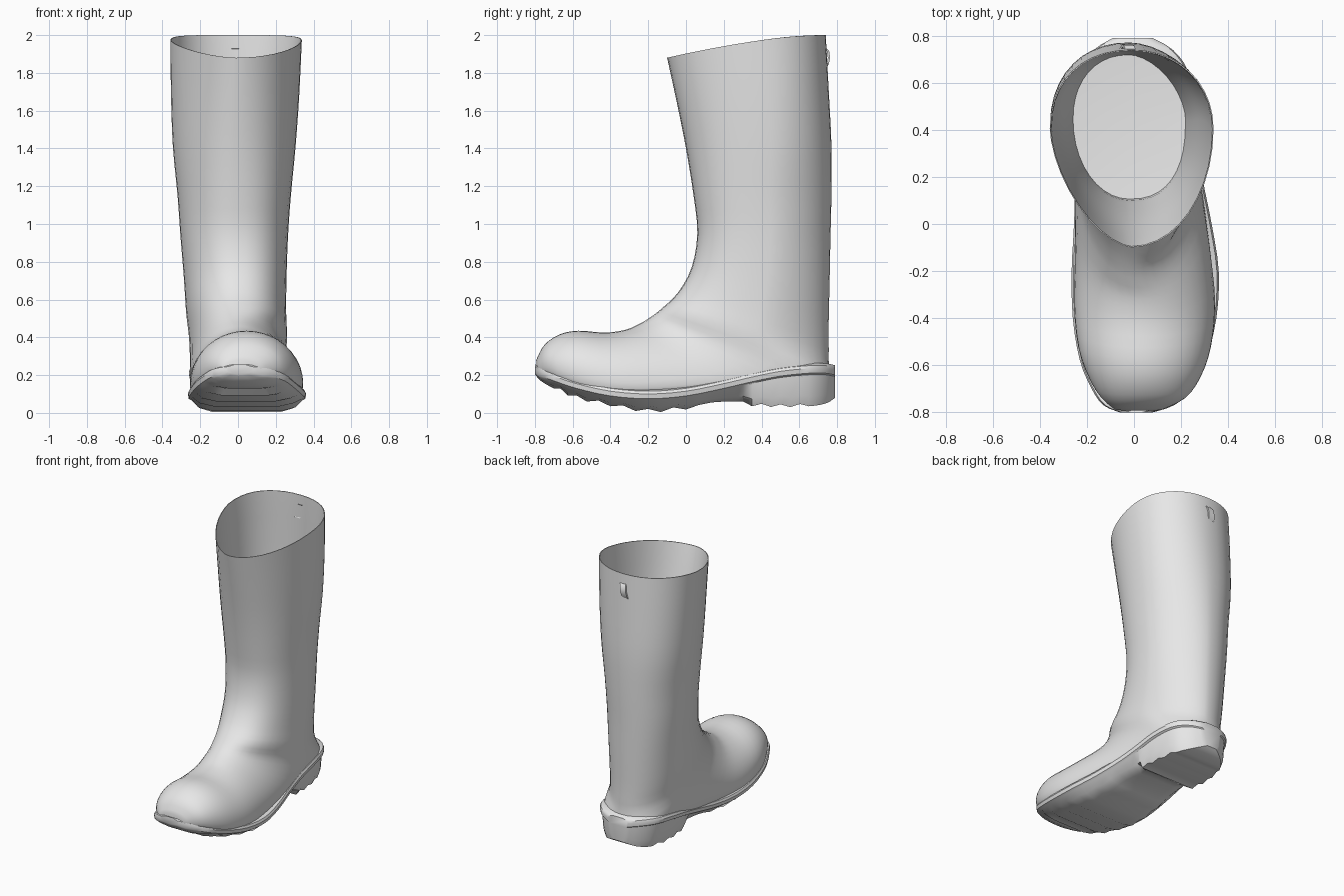
import bpy, bmesh, math
from mathutils import Vector

cube = bpy.data.objects.get("Cube")
if cube:
    bpy.data.objects.remove(cube, do_unlink=True)

rubber = bpy.data.materials.new("grey rubber")
rubber.use_nodes = True
rubber.diffuse_color = (0.8, 0.8, 0.8, 1)
bsdf = next(n for n in rubber.node_tree.nodes if n.type == 'BSDF_PRINCIPLED')
bsdf.inputs["Base Color"].default_value = (0.8, 0.8, 0.8, 1)


def smooth_rows(rows, steps):
    """Catmull-Rom interpolation of a table of key sections."""
    out = []
    for i in range(len(rows) - 1):
        p0, p1 = rows[max(i - 1, 0)], rows[i]
        p2, p3 = rows[i + 1], rows[min(i + 2, len(rows) - 1)]
        for s in range(steps):
            t = s / steps
            out.append([0.5 * (2 * b + (c - a) * t + (2 * a - 5 * b + 4 * c - d) * t * t
                               + (3 * b - a - 3 * c + d) * t ** 3)
                        for a, b, c, d in zip(p0, p1, p2, p3)])
    return out + [list(rows[-1])]


def loft(name, rings, angle, start_tip=None):
    """Skin closed rings; the start may close as a fan to a tip point."""
    bm = bmesh.new()
    loops = [[bm.verts.new(p) for p in r] for r in rings]
    n = len(loops[0])
    for a, b in zip(loops, loops[1:]):
        for i in range(n):
            j = (i + 1) % n
            bm.faces.new((a[i], a[j], b[j], b[i]))
    if start_tip:
        tip = bm.verts.new(start_tip)
        for i in range(n):
            bm.faces.new((tip, loops[0][i], loops[0][(i + 1) % n]))
    else:
        bm.faces.new(loops[0])
    bm.faces.new(loops[-1])
    bmesh.ops.recalc_face_normals(bm, faces=bm.faces)
    me = bpy.data.meshes.new(name)
    bm.to_mesh(me)
    bm.free()
    me.materials.append(rubber)
    ob = bpy.data.objects.new(name, me)
    bpy.context.collection.objects.link(ob)
    bpy.ops.object.select_all(action='DESELECT')
    ob.select_set(True)
    bpy.context.view_layer.objects.active = ob
    bpy.ops.object.shade_smooth_by_angle(angle=math.radians(angle))


def clamp(v):
    return min(max(v, 0), 1)


# Roundness of each quarter: front +x, front -x, back +x, back -x
RIM, ANKLE, FOOT = (2.0, 1.6, 2.1, 2.2), (2.45, 2.0, 1.7, 2.2), (2.0, 2.0, 3.0, 3.0)


def section(row, inset=0.0, count=40):
    """Egg-shaped ring between a front/top point and a back/bottom point."""
    ay, az, by, bz, xc, w, f = row
    a, b = Vector((0, ay + inset, az)), Vector((0, by - inset, bz))
    c = b.lerp(a, f)
    down, foot = clamp((1.9 - az) / 0.95), clamp((0.3 - bz) / 0.15)
    shape = [(r + (k - r) * down) * (1 - foot) + s * foot
             for r, k, s in zip(RIM, ANKLE, FOOT)]
    bow = 0.022 * max(0, (az - 1.6) / 0.28)             # sides of the rim sit higher
    ring = []
    for k in range(count):
        t = 2 * math.pi * k / count
        u, v = math.cos(t), math.sin(t)
        n = shape[(0 if u > 0 else 2) + (0 if v > 0 else 1)]
        p = c.lerp(a if u > 0 else b, abs(u) ** (2 / n))
        p.x = xc + math.copysign((w - inset) * abs(v) ** (2 / n), v)
        p.z += bow * v * v
        ring.append(p)
    return ring


# Upper: front y, z; back y, z; centre x; half width; widest point from the back
keys = [
    (-0.10, 1.88, 0.74, 2.00, -0.01, 0.348, 0.40),
    (-0.05, 1.65, 0.755, 1.72, -0.015, 0.34, 0.40),
    (0.00, 1.40, 0.77, 1.42, -0.02, 0.325, 0.42),
    (0.04, 1.15, 0.77, 1.15, -0.02, 0.30, 0.45),
    (0.06, 0.95, 0.765, 0.93, -0.02, 0.285, 0.45),
    (0.03, 0.77, 0.76, 0.68, -0.015, 0.272, 0.45),
    (-0.04, 0.64, 0.755, 0.45, -0.01, 0.265, 0.45),
    (-0.12, 0.56, 0.755, 0.28, 0.00, 0.26, 0.45),
    (-0.19, 0.505, 0.74, 0.14, 0.00, 0.255, 0.45),
    (-0.25, 0.47, 0.40, 0.10, 0.01, 0.265, 0.33),
    (-0.32, 0.44, 0.00, 0.07, 0.035, 0.285, 0.28),
    (-0.43, 0.425, -0.30, 0.06, 0.045, 0.30, 0.27),
    (-0.57, 0.435, -0.50, 0.08, 0.045, 0.282, 0.30),
    (-0.67, 0.415, -0.64, 0.13, 0.045, 0.238, 0.33),
    (-0.75, 0.36, -0.73, 0.18, 0.04, 0.18, 0.35),
    (-0.793, 0.28, -0.785, 0.20, 0.02, 0.10, 0.40),
]
STEPS = 3
rows = smooth_rows(keys, STEPS)
depth = 4 * STEPS                                       # lining stops at the ankle
lining = [section(rows[i], 0.005 + 0.041 * i / depth) for i in range(depth, -1, -1)]
outer = [section(r) for r in rows]
loft("boot_upper", lining + outer, 45, start_tip=(-0.02, 0.41, 0.92))

# Sole: y, left edge x, right edge x, top z, bottom z
sole_keys = [
    (-0.80, -0.06, 0.08, 0.245, 0.205),
    (-0.77, -0.13, 0.17, 0.235, 0.17),
    (-0.70, -0.18, 0.25, 0.21, 0.13),
    (-0.58, -0.23, 0.305, 0.17, 0.075),
    (-0.40, -0.26, 0.35, 0.13, 0.035),
    (-0.20, -0.265, 0.36, 0.115, 0.003),
    (0.00, -0.255, 0.33, 0.13, 0.018),
    (0.20, -0.25, 0.29, 0.17, 0.035),
    (0.35, -0.255, 0.27, 0.205, 0.035),
    (0.50, -0.26, 0.26, 0.235, 0.03),
    (0.65, -0.235, 0.23, 0.25, 0.035),
    (0.74, -0.17, 0.165, 0.25, 0.05),
    (0.79, -0.09, 0.08, 0.24, 0.08),
]
sole_rings = []
for i, (y, xl, xr, zt, zb) in enumerate(smooth_rows(sole_keys, 3)):
    if -0.68 < y < 0.12 and i % 2:
        zb += 0.018                                     # grooves between tread bars
    elif 0.12 < y < 0.34:
        zb += 0.025                                     # raised arch ahead of the heel
    elif 0.36 < y < 0.62 and i % 2:
        zb += 0.015                                     # shallow heel grooves
    zm = max(zt - 0.04, zb + 0.012)
    # the front part rounds under, the heel block stands straight
    taper = min(0.11 if y < 0.34 else 0.03, 0.3 * (xr - xl))
    half = [(0.045, zt + 0.012), (0.008, zt), (0.0, zt - 0.015), (0.004, zm),
            (0.018, zm - 0.008), (0.018 + taper * 0.35, zb + (zm - zb) * 0.3),
            (0.018 + taper, zb)]
    sole_rings.append([Vector((xl + d, y, z)) for d, z in half]
                      + [Vector((xr - d, y, z)) for d, z in reversed(half)])
loft("sole", sole_rings, 35)

# Pull tab: a small bent strip on the back below the rim
tab_path = [(0.738, 1.93), (0.752, 1.915), (0.757, 1.88), (0.750, 1.845), (0.740, 1.83)]
tab_rings = []
for k, (y, z) in enumerate(tab_path):
    x = -0.015 - 0.006 * k
    tab_rings.append([Vector((x + sx * 0.022, y + sy * 0.006, z))
                      for sx, sy in ((-1, -1), (1, -1), (1, 1), (-1, 1))])
loft("pull_tab", tab_rings, 40)
